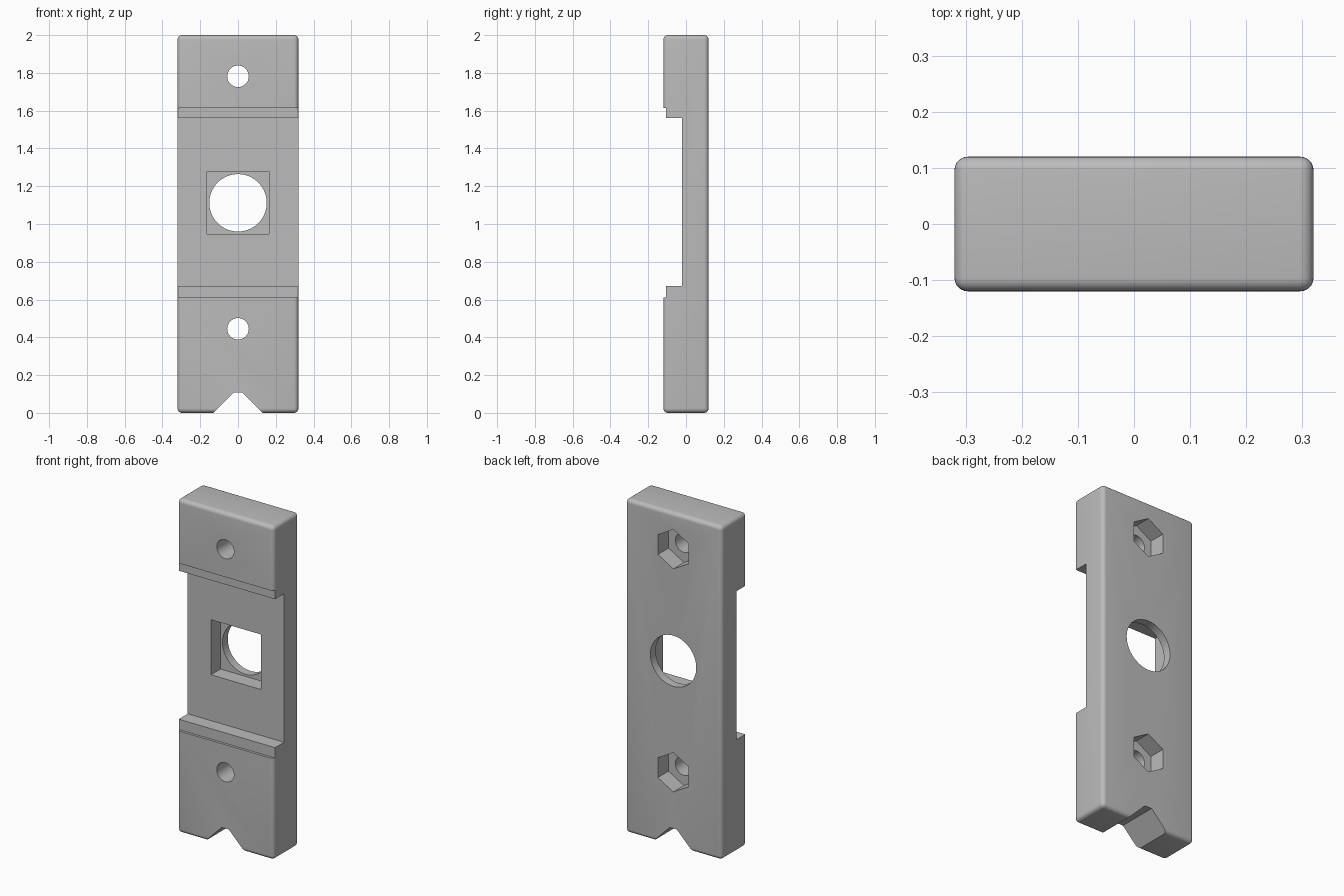
import bpy, bmesh, math
from mathutils import Vector

if "Cube" in bpy.data.objects:
    bpy.data.objects.remove(bpy.data.objects["Cube"], do_unlink=True)

WIDTH, DEPTH, HEIGHT = 0.64, 0.24, 2.0
BACK = DEPTH / 2

# One plain material
grey = bpy.data.materials.new("light_grey")
grey.use_nodes = True
grey.diffuse_color = (0.5, 0.5, 0.5, 1)
grey.node_tree.nodes["Principled BSDF"].inputs["Base Color"].default_value = grey.diffuse_color


def add_object(name, bm):
    bmesh.ops.recalc_face_normals(bm, faces=bm.faces)
    mesh = bpy.data.meshes.new(name)
    bm.to_mesh(mesh)
    bm.free()
    mesh.materials.append(grey)
    obj = bpy.data.objects.new(name, mesh)
    bpy.context.collection.objects.link(obj)
    return obj


def prism(name, outline, start, end, axis="y"):
    """Extrude an outline along y (points are x, z) or along x (points are y, z)."""
    bm = bmesh.new()
    place = (lambda a, z: (a, start, z)) if axis == "y" else (lambda a, z: (start, a, z))
    face = bm.faces.new([bm.verts.new(place(a, z)) for a, z in outline])
    new = bmesh.ops.extrude_face_region(bm, geom=[face])["geom"]
    shift = Vector((0, end - start, 0) if axis == "y" else (end - start, 0, 0))
    bmesh.ops.translate(bm, vec=shift, verts=[v for v in new if isinstance(v, bmesh.types.BMVert)])
    return add_object(name, bm)


def ring(radius, z, sides):
    """Regular polygon with a corner pointing up."""
    angles = [math.pi / 2 + math.tau * i / sides for i in range(sides)]
    return [(radius * math.cos(a), z + radius * math.sin(a)) for a in angles]


# Rounded block
bm = bmesh.new()
bmesh.ops.create_cube(bm, size=1)
bmesh.ops.scale(bm, vec=(WIDTH, DEPTH, HEIGHT), verts=bm.verts)
bmesh.ops.translate(bm, vec=(0, 0, HEIGHT / 2), verts=bm.verts)
bmesh.ops.bevel(bm, geom=bm.edges[:], offset=0.024, segments=6, profile=0.5, affect="EDGES")
body = add_object("mounting_block", bm)

# Stepped channel across the front
step, floor = -0.105, -0.02
channel = [(-0.3, 0.61), (step, 0.61), (step, 0.672), (floor, 0.672),
           (floor, 1.562), (step, 1.562), (step, 1.615), (-0.3, 1.615)]
cutters = [prism("channel_cutter", channel, -0.5, 0.5, "x")]

# Square pocket with a round window behind it
r = 0.165
pocket = [(-r, 1.112 - r), (r, 1.112 - r), (r, 1.112 + r), (-r, 1.112 + r)]
cutters.append(prism("pocket_cutter", pocket, -0.2, 0.07))
cutters.append(prism("window_cutter", ring(0.152, 1.112, 64), -0.2, 0.3))

# Bolt holes with hexagonal nut recesses at the back
for label, z in (("lower", 0.445), ("upper", 1.782)):
    cutters.append(prism(label + "_bolt_cutter", ring(0.057, z, 48), -0.3, 0.3))
    cutters.append(prism(label + "_nut_cutter", ring(0.118, z, 6), BACK - 0.1, 0.3))

# V notch in the bottom end
notch = [(-0.23, -0.1), (0.23, -0.1), (0.023, 0.108), (-0.023, 0.108)]
cutters.append(prism("notch_cutter", notch, -0.3, 0.3))

# Apply the cuts, then drop the cutters
bpy.context.view_layer.objects.active = body
for cutter in cutters:
    cut = body.modifiers.new(cutter.name, "BOOLEAN")
    cut.operation, cut.solver, cut.object = "DIFFERENCE", "EXACT", cutter
    bpy.ops.object.modifier_apply(modifier=cut.name)
    bpy.data.objects.remove(cutter, do_unlink=True)

# Smooth the rounded edges, keep the cuts sharp
bpy.ops.object.select_all(action="DESELECT")
body.select_set(True)
bpy.ops.object.shade_smooth_by_angle(angle=math.radians(30))
